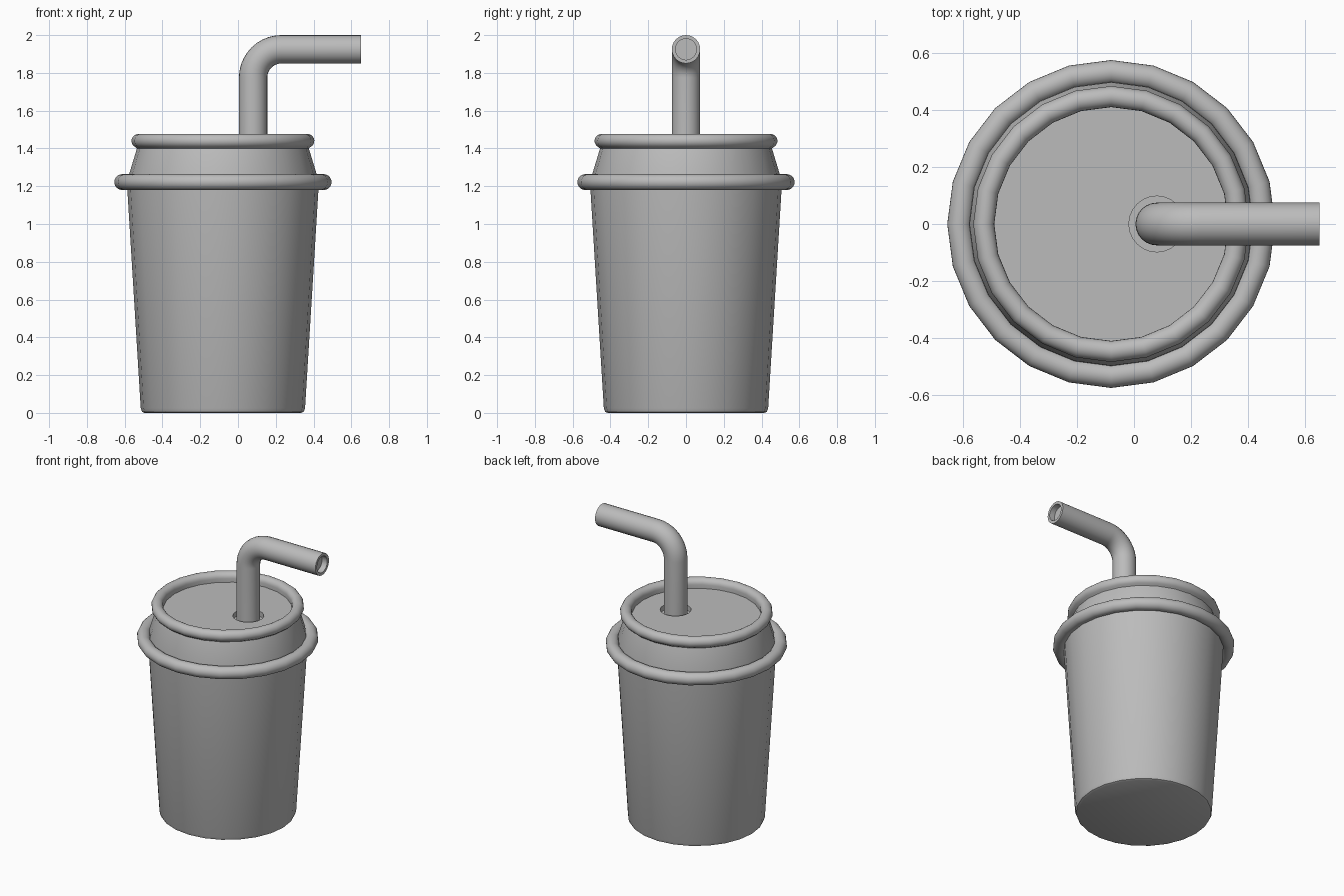
import bpy, bmesh
from math import sin, cos, pi, radians
from mathutils import Vector

if "Cube" in bpy.data.objects:
    bpy.data.objects.remove(bpy.data.objects["Cube"])

SIDES = 24
AXIS_X = -0.08      # centre of the cup
STRAW_X = 0.08      # centre of the straw's upright part

grey = bpy.data.materials.new("plain grey")
grey.use_nodes = True
grey.diffuse_color = (0.5, 0.5, 0.5, 1)
grey.node_tree.nodes["Principled BSDF"].inputs["Base Color"].default_value = (0.5, 0.5, 0.5, 1)


def smooth(obj):
    bpy.ops.object.select_all(action="DESELECT")
    obj.select_set(True)
    bpy.context.view_layer.objects.active = obj
    bpy.ops.object.shade_smooth_by_angle(angle=radians(40))


def skin(name, rings, closed=False):
    """Bridge equal rings of points; cap both ends unless the rings close up."""
    bm = bmesh.new()
    loops = [[bm.verts.new(p) for p in ring] for ring in rings]
    pairs = list(zip(loops, loops[1:]))
    if closed:
        pairs.append((loops[-1], loops[0]))
    else:
        bm.faces.new(loops[0])
        bm.faces.new(loops[-1])
    for a, b in pairs:
        for i in range(len(a)):
            j = (i + 1) % len(a)
            bm.faces.new((a[i], a[j], b[j], b[i]))
    bmesh.ops.recalc_face_normals(bm, faces=bm.faces)
    mesh = bpy.data.meshes.new(name)
    bm.to_mesh(mesh)
    bm.free()
    mesh.materials.append(grey)
    obj = bpy.data.objects.new(name, mesh)
    bpy.context.collection.objects.link(obj)
    smooth(obj)
    return obj


def lathe(name, profile, x=AXIS_X, closed=False):
    turns = [2 * pi * i / SIDES for i in range(SIDES)]
    rings = [[(x + r * cos(t), r * sin(t), z) for t in turns] for r, z in profile]
    return skin(name, rings, closed)


def arc(r, z, size, start, end, steps):
    angles = [radians(start + (end - start) * i / steps) for i in range(steps + 1)]
    return [(r + size * cos(a), z + size * sin(a)) for a in angles]


# Tapered cup with a softened foot
lathe("cup", [(0.415, 0), (0.428, 0.006), (0.435, 0.025), (0.507, 1.2)])

# Rolled band where the lid grips the cup
lathe("lid_band", arc(0.533, 1.222, 0.042, 0, 345, 23), closed=True)

# Sloping lid with a rolled rim and a sunken top
lid = lathe("lid", [(0.5, 1.2), (0.497, 1.262), (0.455, 1.4)]
            + arc(0.447, 1.44, 0.037, -65, 180, 14) + [(0.41, 1.415)])

# Shallow well around the straw
cutter = lathe("straw_well_cutter", [(0.098, 1.38), (0.098, 1.5)], x=STRAW_X)
cut = lid.modifiers.new("straw well", "BOOLEAN")
cut.operation = "DIFFERENCE"
cut.solver = "EXACT"
cut.object = cutter
bpy.context.view_layer.objects.active = lid
bpy.ops.object.modifier_apply(modifier=cut.name)
bpy.data.objects.remove(cutter)
smooth(lid)

# Bent straw, hollowed at the mouth
TUBE, BORE, BEND, TOP, TIP = 0.075, 0.056, 0.15, 1.925, 0.65


def straw_ring(x, z, tilt, radius):
    across = Vector((-cos(tilt), 0, sin(tilt)))
    side = Vector((0, 1, 0))
    turns = [2 * pi * i / SIDES for i in range(SIDES)]
    return [Vector((x, 0, z)) + radius * (across * cos(t) + side * sin(t)) for t in turns]


rings = [straw_ring(STRAW_X, 1.37, 0, TUBE)]
for i in range(11):
    a = pi / 2 * i / 10
    rings.append(straw_ring(STRAW_X + BEND * (1 - cos(a)), TOP - BEND + BEND * sin(a), a, TUBE))
for x, radius in ((TIP, TUBE), (TIP, BORE), (TIP - 0.04, BORE)):
    rings.append(straw_ring(x, TOP, pi / 2, radius))
skin("straw", rings)
